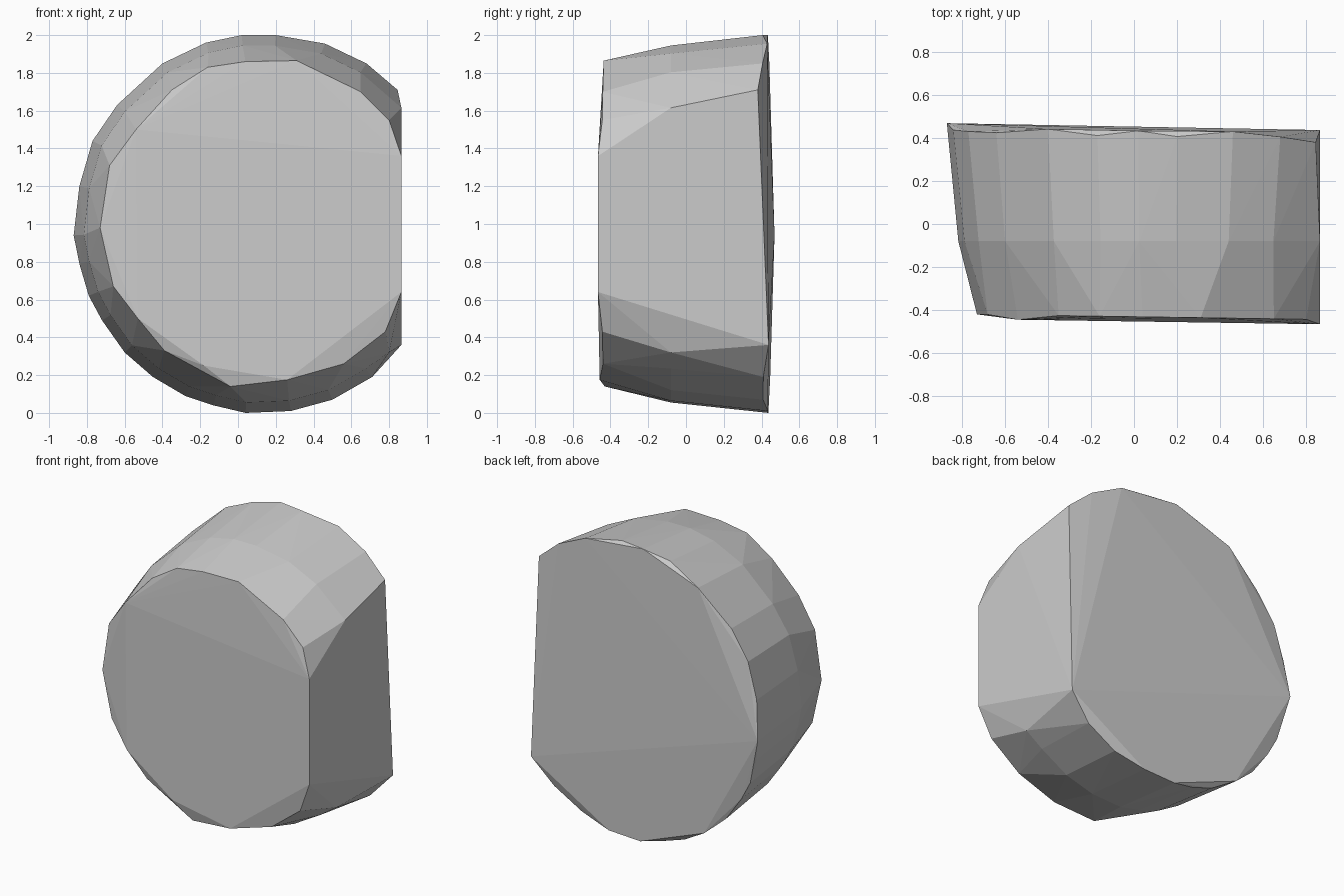
import bpy
import bmesh

# Remove the default object
default_cube = bpy.data.objects.get("Cube")
if default_cube:
    bpy.data.objects.remove(default_cube, do_unlink=True)

# Rounded outline of the back: corners lying on the face, and corners chipped forward
back_face = [(-.87, .94), (-.4, 1.85), (.02, 2), (.46, 1.955),
             (.865, .36), (.28, .01), (.04, 0), (-.45, .19)]
back_rim = [(-.84, 1.2), (-.77, 1.44), (-.64, 1.63), (-.17, 1.96), (.2, 2),
            (.68, 1.85), (.71, .19), (.5, .07), (-.13, .04), (-.28, .09),
            (-.6, .32), (-.72, .49), (-.79, .62), (-.84, .79)]

# Smaller outline of the front, split the same way
front_face = [(.865, 1.36), (.865, .64), (.26, .175), (-.18, .25),
              (-.53, .5), (-.54, 1.5)]
front_rim = [(-.73, .98), (-.68, 1.31), (-.35, 1.71), (-.16, 1.83), (.04, 1.86),
             (.31, 1.865), (.65, 1.7), (.8, 1.55), (.78, .43), (.56, .26),
             (-.04, .14), (-.39, .33), (-.66, .67)]

# Corners of the flat-cut side
cut_corners = [(.865, -.08, 1.615), (.845, .38, 1.71), (.8, -.08, .32)]


def back_depth(x, z, chip):
    """Depth of the gently bulging back face."""
    return .46 - .01 * x - .025 * abs(z - .94) - chip


def front_depth(x, z, chip):
    """Depth of the slightly slanted front face."""
    return -.453 - .015 * x + chip


def place(outline, depth, chip=0):
    return [(x, depth(x, z, chip), z) for x, z in outline]


def belt(outline, scale=.945, y=-.08):
    """Shrunken copy of an outline, forming the bend around the side."""
    return [(.1 + (x - .1) * scale, y, 1 + (z - 1) * scale) for x, z in outline]


def make_material(name, colour):
    material = bpy.data.materials.new(name)
    material.use_nodes = True
    material.diffuse_color = colour
    shader = next(n for n in material.node_tree.nodes if n.type == 'BSDF_PRINCIPLED')
    shader.inputs["Base Color"].default_value = colour
    return material


def make_hull(name, points, material):
    """Wrap the corner points in a faceted convex skin."""
    bm = bmesh.new()
    for point in points:
        bm.verts.new(point)
    bmesh.ops.convex_hull(bm, input=bm.verts[:])
    loose = [v for v in bm.verts if not v.link_faces]
    bmesh.ops.delete(bm, geom=loose, context='VERTS')
    bmesh.ops.recalc_face_normals(bm, faces=bm.faces[:])
    mesh = bpy.data.meshes.new(name)
    bm.to_mesh(mesh)
    bm.free()
    mesh.materials.append(material)
    body = bpy.data.objects.new(name, mesh)
    bpy.context.collection.objects.link(body)
    return body


# Faceted body: front, bend and back joined in one skin
side_bend = belt([p for p in back_face + back_rim if p[0] < .8])
corners = (place(back_face, back_depth) + place(back_rim, back_depth, .025)
           + place(front_face, front_depth) + place(front_rim, front_depth, .022)
           + side_bend + cut_corners)
make_hull("faceted_body", corners, make_material("plain grey", (.6, .6, .6, 1)))
